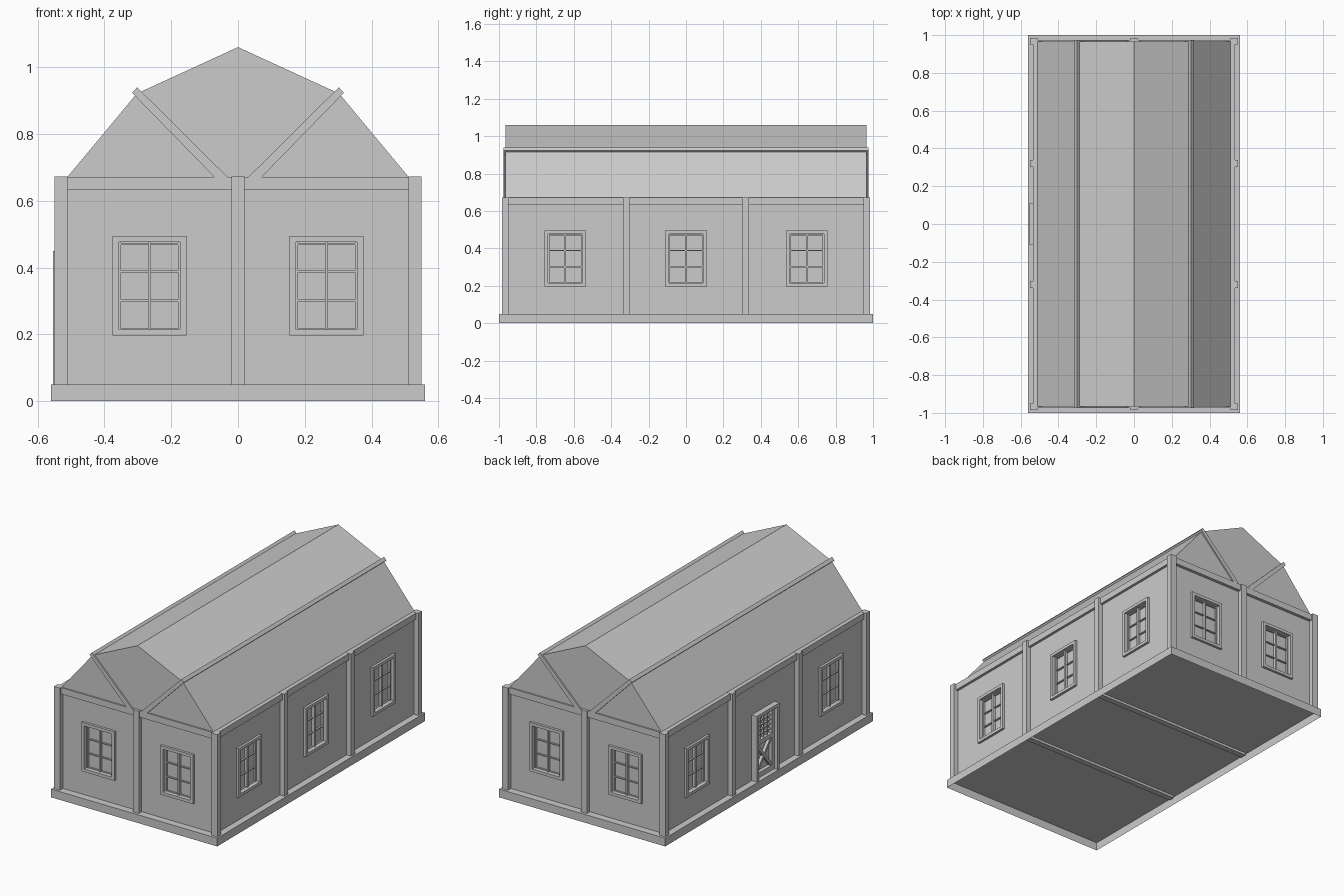
import bpy, bmesh, math
from mathutils import Matrix, Vector

if "Cube" in bpy.data.objects:
    bpy.data.objects.remove(bpy.data.objects["Cube"])

WX, WY = 0.52, 0.955          # wall planes
Z0, Z1 = 0.05, 0.67           # wall bottom / top


def make(name, bm):
    bmesh.ops.recalc_face_normals(bm, faces=bm.faces[:])
    me = bpy.data.meshes.new(name)
    bm.to_mesh(me)
    bm.free()
    return add(name, me)


def add(name, me, mat=Matrix()):
    ob = bpy.data.objects.new(name, me)
    ob.matrix_world = mat
    bpy.context.collection.objects.link(ob)
    return ob


def box(bm, x0, x1, y0, y1, z0, z1, mat=Matrix()):
    m = (mat @ Matrix.Translation(((x0 + x1) / 2, (y0 + y1) / 2, (z0 + z1) / 2))
         @ Matrix.Diagonal((x1 - x0, y1 - y0, z1 - z0, 1)))
    return bmesh.ops.create_cube(bm, size=1, matrix=m)["verts"]


def prism(name, pts, half):
    """Extrude an x/z profile along y."""
    bm = bmesh.new()
    f = bm.faces.new([bm.verts.new((x, -half, z)) for x, z in pts])
    r = bmesh.ops.extrude_face_region(bm, geom=[f])
    vs = [g for g in r["geom"] if isinstance(g, bmesh.types.BMVert)]
    bmesh.ops.translate(bm, verts=vs, vec=(0, 2 * half, 0))
    if not any(g.is_valid and g == f for g in bm.faces):
        bm.faces.new([v for v in f.verts])
    return make(name, bm)


def on_wall(angle, u, dist):
    """Local x = along wall, -y = outward, z up."""
    return Matrix.Rotation(math.radians(angle), 4, 'Z') @ Matrix.Translation((u, -dist, 0))


# Base plinth: hollow underneath
bm = bmesh.new()
box(bm, -0.56, 0.56, -1, 1, 0, Z0)
bmesh.ops.recalc_face_normals(bm, faces=bm.faces[:])
bmesh.ops.delete(bm, geom=[f for f in bm.faces if f.calc_center_median().z < 0.01], context='FACES_ONLY')
make("base_plinth", bm)

# Floor joists under the plinth
bm = bmesh.new()
for y in (-0.32, 0.32):
    box(bm, -0.55, 0.55, y - 0.018, y + 0.018, 0.035, Z0)
make("floor_joists", bm)

# Opening placement on the four walls
windows = [on_wall(a, u, WY) for a in (0, 180) for u in (-0.265, 0.265)]
windows += [on_wall(90, u, WX) for u in (-0.646, 0, 0.646)]
windows += [on_wall(-90, u, WX) for u in (-0.646, 0.646)]
door = on_wall(-90, 0, WX)

# Walls with shallow pockets for windows and door
bm = bmesh.new()
box(bm, -WX, WX, -WY, WY, Z0, Z1)
walls = make("walls", bm)
bm = bmesh.new()
for m in windows:
    box(bm, -0.093, 0.093, -0.03, 0.02, 0.215, 0.477, m)
box(bm, -0.091, 0.091, -0.03, 0.01, 0.06, 0.432, door)
cutter = make("opening_cutter", bm)
cutter.hide_render = True
cutter.hide_viewport = True
cutter.display_type = 'WIRE'
mod = walls.modifiers.new("openings", 'BOOLEAN')
mod.operation = 'DIFFERENCE'
mod.solver = 'EXACT'
mod.object = cutter

# Posts: corners, sides, gable centres
bm = bmesh.new()
for sx in (-1, 1):
    for sy in (-1, 1):
        x, y = 0.53 * sx, 0.967 * sy
        box(bm, x - 0.02, x + 0.02, y - 0.018, y + 0.018, Z0, Z1 + 0.002)
    for y in (-0.32, 0.32):
        box(bm, 0.53 * sx - 0.02, 0.53 * sx + 0.02, y - 0.018, y + 0.018, Z0, Z1 + 0.002)
for y in (-0.965, 0.965):
    box(bm, -0.02, 0.02, y - 0.018, y + 0.018, Z0, Z1 + 0.002)
make("posts", bm)

# Top wall beams
bm = bmesh.new()
for s in (-1, 1):
    box(bm, 0.52 * s - 0.016, 0.52 * s + 0.016, -0.95, 0.95, 0.632, Z1 + 0.001)
    box(bm, -0.51, 0.51, 0.958 * s - 0.016, 0.958 * s + 0.016, 0.632, Z1 + 0.001)
make("top_beams", bm)

# Two-pitch roof and the slanted planks that pierce it
prism("roof", [(-0.512, Z1), (0.512, Z1), (0.303, 0.921), (0, 1.06), (-0.303, 0.921)], 0.966)
for side, s in (("left", -1), ("right", 1)):
    prism("roof_plank_" + side,
          [(0.03 * s, Z1), (0.07 * s, Z1), (0.317 * s, 0.923), (0.302 * s, 0.94)], 0.975)

# Window: frame, two leaves, glazing bars
bm = bmesh.new()
for s in (-1, 1):
    box(bm, 0.1015 * s - 0.0095, 0.1015 * s + 0.0095, -0.015, 0.001, 0.197, 0.495)
for z in (0.197, 0.477):
    box(bm, -0.092, 0.092, -0.015, 0.001, z, z + 0.018)
box(bm, -0.005, 0.005, 0.002, 0.021, 0.215, 0.477)
for s in (-1, 1):
    box(bm, 0.089 * s - 0.004, 0.089 * s + 0.004, 0.008, 0.021, 0.215, 0.477)
for z in (0.215, 0.302, 0.389, 0.471):
    box(bm, -0.09, 0.09, 0.01, 0.021, z - 0.003, z + 0.003)
first = make("window", bm)
first.matrix_world = windows[0]
for m in windows[1:]:
    add("window", first.data, m)

# Door: frame, rails, glazed grid above, crossed braces below
bm = bmesh.new()
for s in (-1, 1):
    box(bm, 0.1 * s - 0.01, 0.1 * s + 0.01, -0.034, 0.001, Z0, 0.45)
    box(bm, 0.08 * s - 0.011, 0.08 * s + 0.011, -0.012, 0.011, Z0, 0.44)
box(bm, -0.09, 0.09, -0.034, 0.001, 0.43, 0.45)
for z0, z1 in ((Z0, 0.08), (0.25, 0.275), (0.412, 0.432)):
    box(bm, -0.07, 0.07, -0.012, 0.011, z0, z1)
for i in range(1, 4):
    x = -0.07 + 0.035 * i
    box(bm, x - 0.002, x + 0.002, -0.004, 0.011, 0.275, 0.412)
for i in range(1, 5):
    z = 0.275 + 0.0274 * i
    box(bm, -0.07, 0.07, -0.004, 0.011, z - 0.002, z + 0.002)
length = math.hypot(0.14, 0.17) - 0.012
for s in (-1, 1):
    m = Matrix.Translation((0, 0, 0.165)) @ Matrix.Rotation(s * math.atan2(0.17, 0.14), 4, 'Y')
    box(bm, -length / 2, length / 2, -0.008 - 0.001 * s, 0.011, -0.008, 0.008, m)
make("door", bm).matrix_world = door
